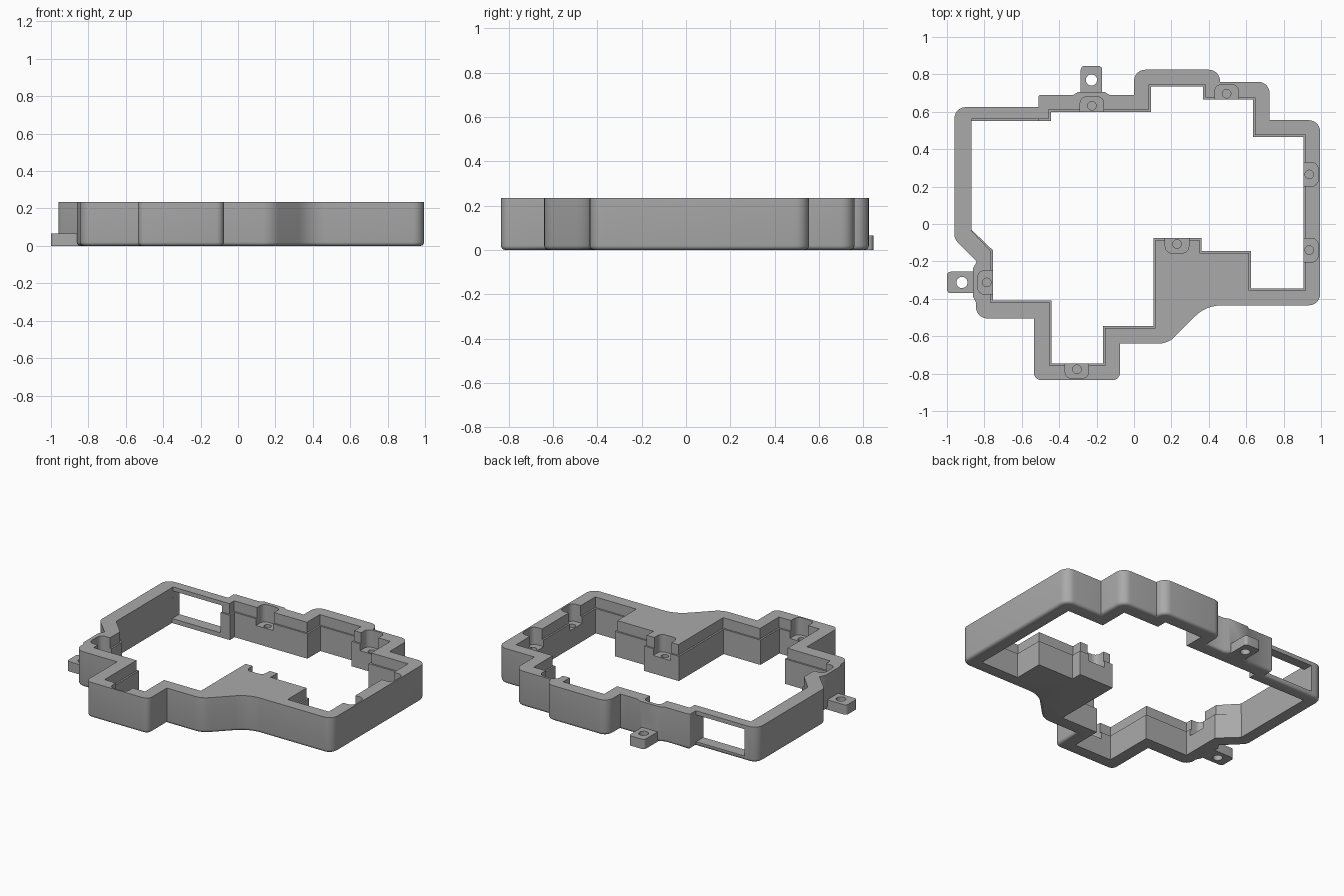
import bpy, bmesh, math
from mathutils import Vector

cube = bpy.data.objects.get("Cube")
if cube:
    bpy.data.objects.remove(cube, do_unlink=True)

TOP = 0.235      # frame height
LEDGE = 0.165    # height where the opening widens
FLOOR = 0.12     # floor of the screw recesses

grey = bpy.data.materials.new("plain grey")
grey.use_nodes = True
grey.diffuse_color = (0.4, 0.4, 0.4, 1)
grey.node_tree.nodes["Principled BSDF"].inputs["Base Color"].default_value = (0.4, 0.4, 0.4, 1)


def rounded(points, radius=0.0, steps=6):
    """Polygon with each corner rounded; a third value sets that corner's radius."""
    out = []
    for i, p in enumerate(points):
        r = p[2] if len(p) > 2 else radius
        c = Vector(p[:2])
        a = (Vector(points[i - 1][:2]) - c).normalized()
        b = (Vector(points[(i + 1) % len(points)][:2]) - c).normalized()
        if r <= 0:
            out.append(c)
            continue
        half = a.angle(b) / 2
        centre = c + (a + b).normalized() * r / math.sin(half)
        start = c + a * r / math.tan(half) - centre
        end = c + b * r / math.tan(half) - centre
        sweep = math.pi - 2 * half
        for k in range(steps + 1):
            t = k / steps
            v = start * math.sin((1 - t) * sweep) + end * math.sin(t * sweep)
            out.append(centre + v / math.sin(sweep))
    if sum(p.cross(out[(i + 1) % len(out)]) for i, p in enumerate(out)) < 0:
        out.reverse()
    return out


def offset(outline, d):
    """Move a counter-clockwise outline outward by d with mitred corners."""
    out = []
    for i, p in enumerate(outline):
        e1 = (p - outline[i - 1]).normalized()
        e2 = (outline[(i + 1) % len(outline)] - p).normalized()
        n1, n2 = Vector((e1.y, -e1.x)), Vector((e2.y, -e2.x))
        out.append(p + (n1 + n2) * d / (1 + n1.dot(n2)))
    return out


def solid(name, rings):
    """Closed solid through a stack of (outline, z) rings."""
    bm = bmesh.new()
    loops = [[bm.verts.new((p.x, p.y, z)) for p in line] for line, z in rings]
    bm.faces.new(loops[0][::-1])
    bm.faces.new(loops[-1])
    n = len(loops[0])
    for low, high in zip(loops, loops[1:]):
        for i in range(n):
            j = (i + 1) % n
            bm.faces.new((low[i], low[j], high[j], high[i]))
    mesh = bpy.data.meshes.new(name)
    bm.to_mesh(mesh)
    bm.free()
    mesh.materials.append(grey)
    ob = bpy.data.objects.new(name, mesh)
    bpy.context.collection.objects.link(ob)
    return ob


def prism(name, outline, z0, z1):
    return solid(name, [(outline, z0), (outline, z1)])


def box(x0, x1, y0, y1, r=0.0):
    return rounded([(x0, y0), (x1, y0), (x1, y1), (x0, y1)], r)


def circle(x, y, r, n=24):
    return [Vector((x + r * math.cos(2 * math.pi * k / n),
                    y + r * math.sin(2 * math.pi * k / n))) for k in range(n)]


def combine(target, other, operation):
    """Apply a boolean and drop the helper."""
    other.hide_render = True
    mod = target.modifiers.new("combine", 'BOOLEAN')
    mod.operation, mod.solver, mod.object = operation, 'EXACT', other
    graph = bpy.context.evaluated_depsgraph_get()
    result = bpy.data.meshes.new_from_object(target.evaluated_get(graph))
    target.modifiers.clear()
    target.data = result
    bpy.data.objects.remove(other, do_unlink=True)


# Outer wall with a rolled bottom edge
R = 0.06
outer = rounded([
    (-0.96, 0.625, R), (-0.51, 0.625), (-0.51, 0.69, 0.01), (-0.325, 0.69),
    (-0.3, 0.705), (-0.155, 0.705), (-0.13, 0.69), (0, 0.69), (0, 0.825, R),
    (0.46, 0.825, R), (0.46, 0.76), (0.725, 0.76, R), (0.725, 0.555),
    (0.995, 0.555, R), (0.995, -0.435, R), (0.385, -0.435, 0.2),
    (0.18, -0.64, 0.12), (-0.075, -0.64), (-0.075, -0.835, 0.04),
    (-0.535, -0.835, 0.04), (-0.535, -0.505), (-0.845, -0.505, R),
    (-0.845, -0.42), (-0.86, -0.39), (-0.86, -0.235), (-0.84, -0.2),
    (-0.96, -0.08, R)])
E = 0.02
rings = []
for k in range(5):
    a = math.pi / 2 * k / 4
    rings.append((offset(outer, -E * (1 - math.sin(a))), E * (1 - math.cos(a))))
frame = solid("frame", rings + [(outer, TOP)])

# Mounting tabs
for x0, x1, y0, y1 in ((-0.285, -0.17, 0.64, 0.845), (-1.0, -0.8, -0.37, -0.255)):
    combine(frame, prism("tab", box(x0, x1, y0, y1, 0.02), 0, 0.065), 'UNION')
for x, y in ((-0.2275, 0.77), (-0.92, -0.3125)):
    combine(frame, prism("tab_hole", circle(x, y, 0.03), -0.1, 0.1), 'DIFFERENCE')

# Stepped central opening
inner = rounded([
    (-0.87, 0.55), (-0.445, 0.55), (-0.445, 0.6), (0.09, 0.6), (0.09, 0.735),
    (0.37, 0.735), (0.37, 0.665), (0.635, 0.665), (0.635, 0.465), (0.905, 0.465),
    (0.905, -0.345), (0.625, -0.345), (0.625, -0.145), (0.36, -0.145),
    (0.36, -0.075), (0.105, -0.075), (0.105, -0.545), (-0.165, -0.545),
    (-0.165, -0.745), (-0.44, -0.745), (-0.44, -0.41), (-0.755, -0.41),
    (-0.755, -0.14), (-0.87, -0.03)])
wide = [Vector((max(p.x, -0.87), p.y)) for p in offset(inner, 0.011)]
combine(frame, prism("opening", inner, -0.1, 0.4), 'DIFFERENCE')
combine(frame, prism("wide_opening", wide, LEDGE, 0.4), 'DIFFERENCE')

# Screw recesses: mouth position and direction into the wall
bosses = [(-0.225, 0.6, 0, 1), (0.495, 0.665, 0, 1), (0.905, 0.265, 1, 0),
          (0.905, -0.14, 1, 0), (0.23, -0.075, 0, -1), (-0.305, -0.745, 0, -1),
          (-0.755, -0.3125, -1, 0)]
for x, y, dx, dy in bosses:
    def at(u, v):
        return (x + dx * u - dy * v, y + dy * u + dx * v)
    pocket = rounded([at(-0.02, -0.063), at(0.08, -0.063) + (0.035,),
                      at(0.08, 0.063) + (0.035,), at(-0.02, 0.063)])
    combine(frame, prism("recess", pocket, FLOOR, 0.4), 'DIFFERENCE')
    hole = circle(*at(0.032, 0), 0.023)
    combine(frame, prism("screw_hole", hole, 0.04, 0.2), 'DIFFERENCE')

# Window through the back wall
combine(frame, prism("window", box(-0.869, -0.512, 0.5, 0.7), 0.03, 0.208), 'DIFFERENCE')

bpy.ops.object.select_all(action='DESELECT')
frame.select_set(True)
bpy.context.view_layer.objects.active = frame
bpy.ops.object.shade_smooth_by_angle(angle=math.radians(35))
